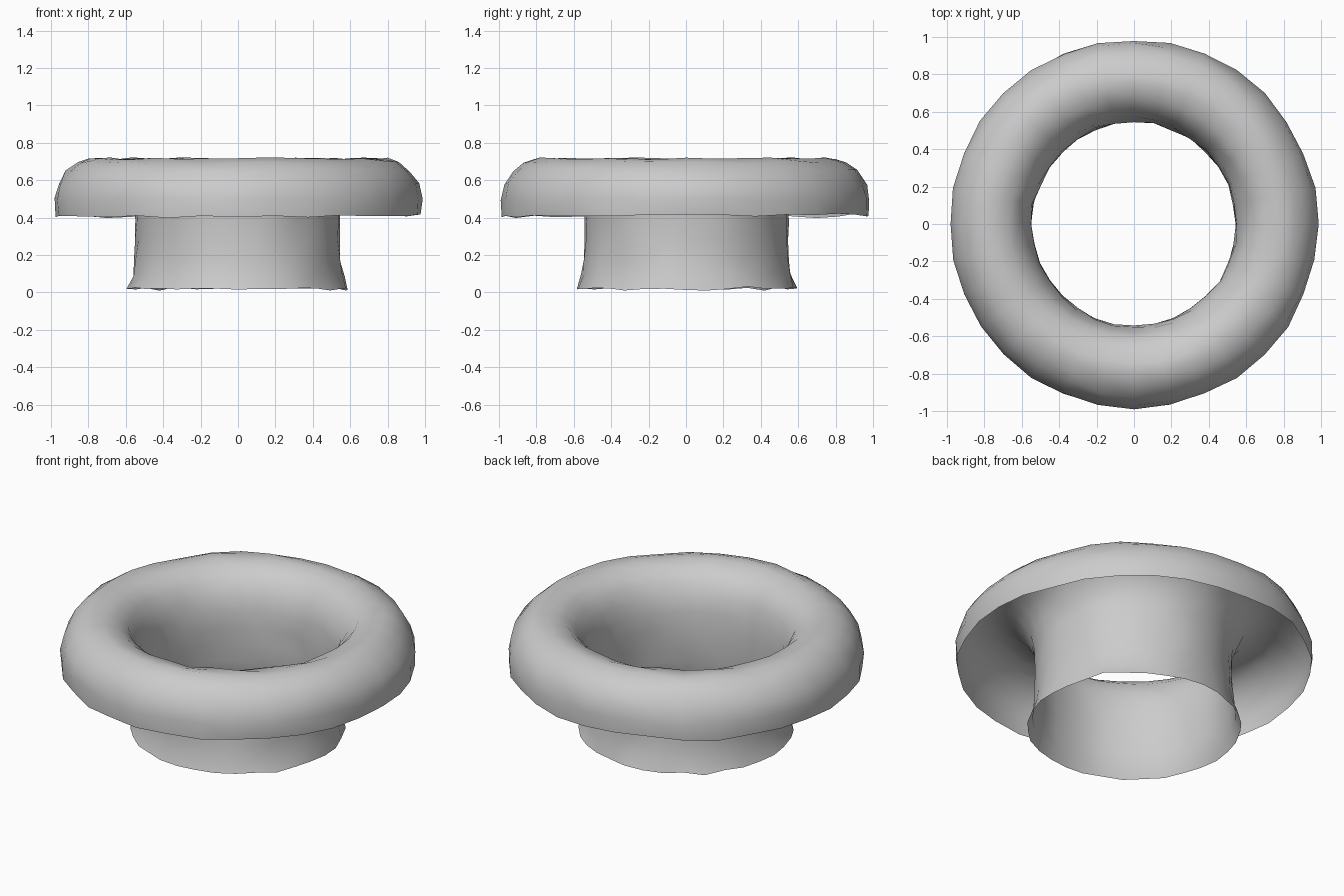
import bpy, bmesh, math, random

random.seed(4)
cube = bpy.data.objects.get("Cube")
if cube:
    bpy.data.objects.remove(cube, do_unlink=True)

# Plain grey material
grey = bpy.data.materials.new("plain grey")
grey.use_nodes = True
colour = (0.6, 0.6, 0.6, 1)
grey.diffuse_color = colour
grey.node_tree.nodes["Principled BSDF"].inputs["Base Color"].default_value = colour

# Open profile (radius, height): foot of the neck, over the rolled rim, to the lip
profile = [(0.59, 0.02), (0.565, 0.09), (0.55, 0.18), (0.545, 0.28), (0.545, 0.38),
           (0.55, 0.48), (0.57, 0.56), (0.61, 0.635), (0.67, 0.69), (0.74, 0.715),
           (0.80, 0.715), (0.86, 0.695), (0.92, 0.65), (0.965, 0.58),
           (0.985, 0.50), (0.98, 0.41)]
SEGMENTS = 32
WOBBLE = 0.007


def revolve(name, points, material):
    """Turn an open profile into a single-sheet surface with slight hand-made wobble."""
    bm = bmesh.new()
    rings = []
    for r, z in points:
        ring = []
        for i in range(SEGMENTS):
            a = math.tau * i / SEGMENTS
            rr = r + random.uniform(-WOBBLE, WOBBLE)
            zz = max(0, z + random.uniform(-WOBBLE, WOBBLE))
            ring.append(bm.verts.new((rr * math.cos(a), rr * math.sin(a), zz)))
        rings.append(ring)
    for low, high in zip(rings, rings[1:]):
        for i in range(SEGMENTS):
            j = (i + 1) % SEGMENTS
            bm.faces.new((low[i], high[i], high[j], low[j]))
    # Uneven cut along both open edges
    for ring in (rings[0], rings[-1]):
        for v in ring:
            v.co.z = max(0, v.co.z + random.uniform(-WOBBLE, WOBBLE))
    for f in bm.faces:
        f.smooth = True
    mesh = bpy.data.meshes.new(name)
    bm.to_mesh(mesh)
    bm.free()
    mesh.materials.append(material)
    obj = bpy.data.objects.new(name, mesh)
    bpy.context.collection.objects.link(obj)
    return obj


revolve("flared_collar", profile, grey)
